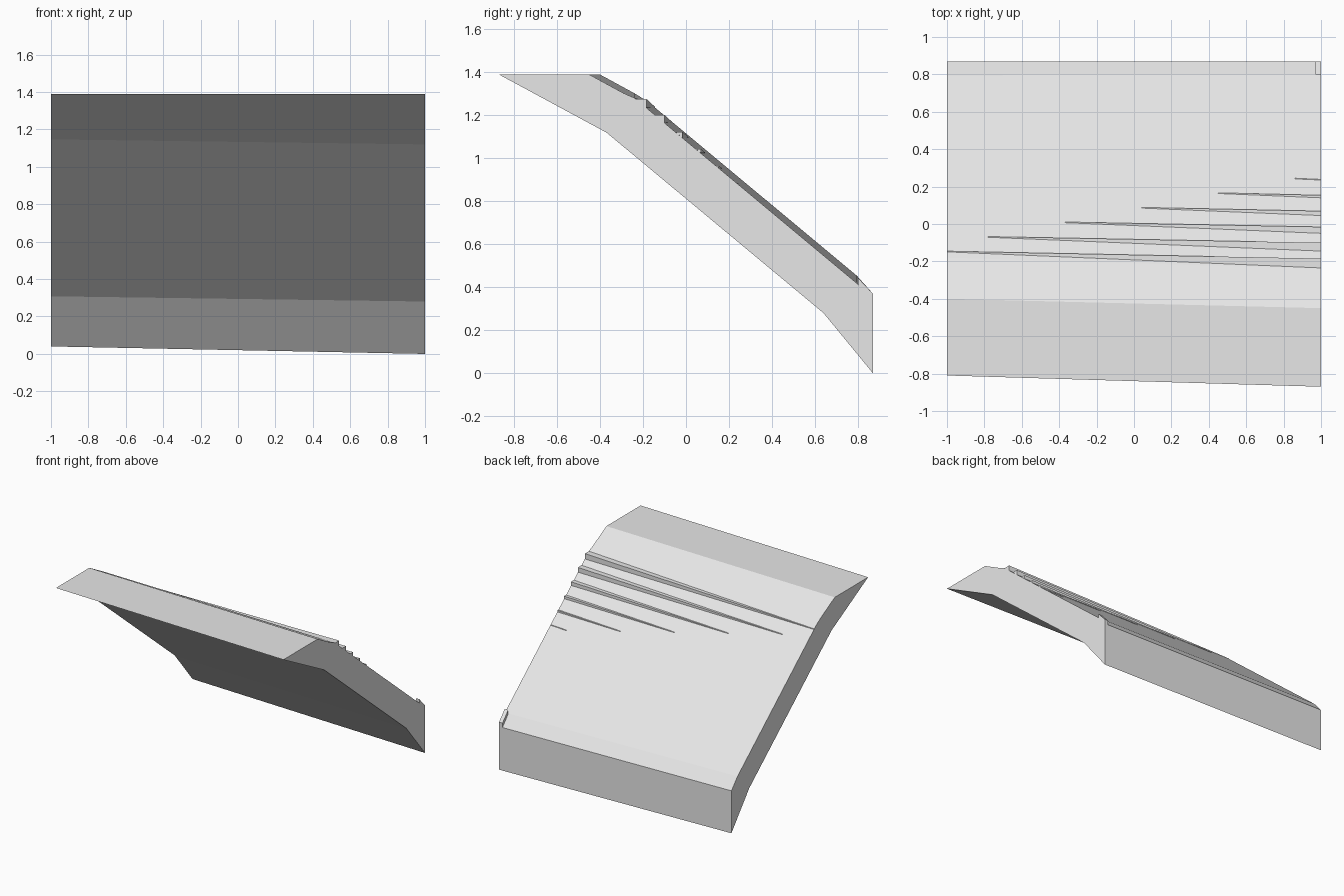
import bpy, bmesh

cube = bpy.data.objects.get("Cube")
if cube:
    bpy.data.objects.remove(cube, do_unlink=True)

# One plain grey material
grey = bpy.data.materials.new("plain_grey")
grey.use_nodes = True
grey.diffuse_color = (0.8, 0.8, 0.8, 1)
grey.node_tree.nodes["Principled BSDF"].inputs["Base Color"].default_value = (0.8, 0.8, 0.8, 1)


def loft(name, start, end):
    """Solid between two matching rings of points."""
    bm = bmesh.new()
    a = [bm.verts.new(p) for p in start]
    b = [bm.verts.new(p) for p in end]
    n = len(a)
    bm.faces.new(a)
    bm.faces.new(b[::-1])
    for i in range(n):
        j = (i + 1) % n
        bm.faces.new((a[i], b[i], b[j], a[j]))
    bmesh.ops.remove_doubles(bm, verts=bm.verts, dist=1e-5)
    bmesh.ops.recalc_face_normals(bm, faces=bm.faces)
    mesh = bpy.data.meshes.new(name)
    bm.to_mesh(mesh)
    bm.free()
    mesh.materials.append(grey)
    obj = bpy.data.objects.new(name, mesh)
    bpy.context.scene.collection.objects.link(obj)
    return obj


def slope_z(x, y):
    """Height of the long sloping face."""
    return 0.4325 - 0.0175 * x - 0.833 * (y - 0.8)


# Sloping slab, lofted between its two end profiles (y, z)
low_end = [(-0.87, 1.39), (-0.45, 1.39), (-0.29, 1.303), (-0.24, 1.281),
           (0.797, 0.417), (0.87, 0.335), (0.87, 0.0), (0.64, 0.28), (-0.37, 1.12)]
high_end = [(-0.81, 1.39), (-0.40, 1.39), (-0.24, 1.303), (-0.18, 1.266),
            (0.795, 0.454), (0.87, 0.37), (0.87, 0.04), (0.65, 0.308), (-0.36, 1.147)]
loft("sloping_slab", [(-1, y, z) for y, z in high_end], [(1, y, z) for y, z in low_end])

# Terrace steps, each tapering to a point on the slope
for k in range(6):
    tip_x = max(-1, -1.19 + 0.41 * k)
    tip_y = -0.145 + 0.078 * k
    y = -0.185 + 0.0847 * k
    width = 0.025 * (1 - tip_x)
    top = slope_z(1, y - width)
    tip = (tip_x, tip_y, slope_z(tip_x, tip_y))
    ring = [(1, y - width, top), (1, y, top), (1, y, slope_z(1, y))]
    bm_tip = [(tip[0], tip[1] - 0.004, tip[2] + 0.0033), (tip[0], tip[1], tip[2] + 0.0033), tip]
    loft(f"terrace_step_{k + 1}", bm_tip, ring)

# Small raised corner on the lower back edge
corner = [(0.80, 0.414), (0.80, 0.445), (0.87, 0.37), (0.87, 0.33)]
loft("back_corner_lip", [(0.97, y, z) for y, z in corner], [(1, y, z) for y, z in corner])
